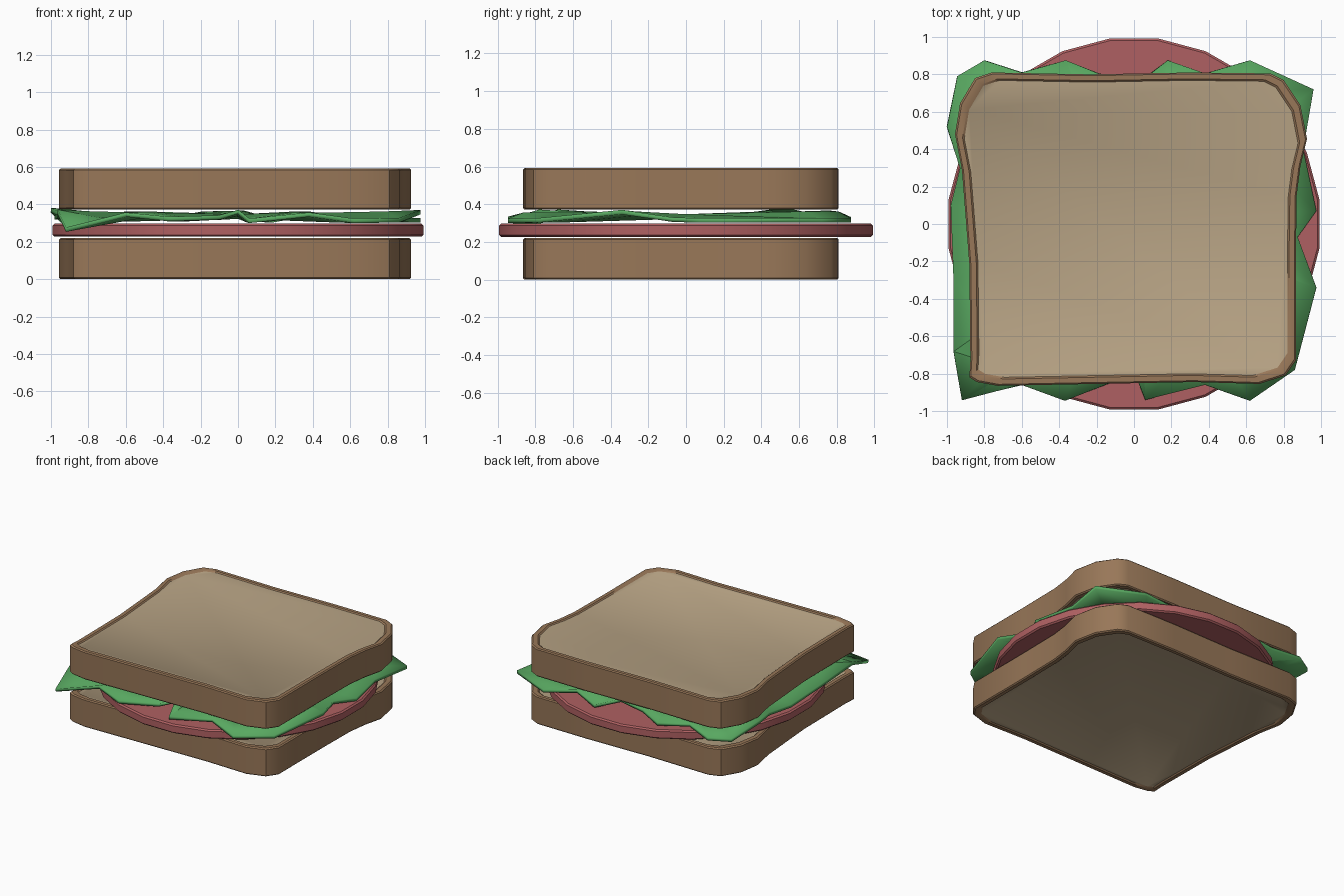
import bpy, bmesh, math

if "Cube" in bpy.data.objects:
    bpy.data.objects.remove(bpy.data.objects["Cube"])


def material(name, rgb):
    m = bpy.data.materials.new(name)
    m.diffuse_color = (*rgb, 1)
    m.use_nodes = True
    m.node_tree.nodes["Principled BSDF"].inputs["Base Color"].default_value = m.diffuse_color
    return m


crust = material("crust brown", (0.315, 0.185, 0.098))
crumb = material("crumb tan", (0.46, 0.355, 0.225))
ham_pink = material("ham pink", (0.43, 0.118, 0.122))
leaf_green = material("lettuce green", (0.098, 0.39, 0.118))


def finish(name, bm, mats, angle=35):
    bmesh.ops.recalc_face_normals(bm, faces=bm.faces)
    me = bpy.data.meshes.new(name)
    bm.to_mesh(me)
    bm.free()
    ob = bpy.data.objects.new(name, me)
    bpy.context.collection.objects.link(ob)
    for m in mats:
        me.materials.append(m)
    bpy.ops.object.select_all(action='DESELECT')
    ob.select_set(True)
    bpy.context.view_layer.objects.active = ob
    bpy.ops.object.shade_smooth_by_angle(angle=math.radians(angle))
    return ob


def loft(outline, rings, cap_material=0):
    """Stack scaled copies of an outline; rings are (inset, z) pairs."""
    bm = bmesh.new()
    loops = []
    for d, z in rings:
        s = 1 - d / 0.88
        loops.append([bm.verts.new((x * s, y * s, z)) for x, y in outline])
    n = len(outline)
    for a, b in zip(loops, loops[1:]):
        for i in range(n):
            j = (i + 1) % n
            bm.faces.new((a[i], a[j], b[j], b[i]))
    for cap in (loops[0][::-1], loops[-1]):
        bm.faces.new(cap).material_index = cap_material
    return bm


# Bread slices: crust with slightly recessed crumb on both faces
slice_outline = [
    (-0.88, -0.82), (-0.84, -0.845), (-0.73, -0.865), (0.32, -0.845),
    (0.67, -0.855), (0.81, -0.81), (0.865, -0.73), (0.865, -0.2),
    (0.87, 0.155), (0.89, 0.31), (0.925, 0.455), (0.89, 0.635),
    (0.80, 0.77), (0.73, 0.805), (0.30, 0.81), (-0.235, 0.80),
    (-0.76, 0.81), (-0.85, 0.78), (-0.93, 0.645), (-0.957, 0.48),
    (-0.92, 0.29), (-0.88, -0.22), (-0.875, -0.73)]
for name, z in (("bottom_bread", 0.0), ("top_bread", 0.372)):
    h = 0.22
    half = [(0.046, 0.008), (0.037, 0.0), (0.008, 0.0), (0.0, 0.008)]
    rings = [(d, z + t) for d, t in half] + [(d, z + h - t) for d, t in half[::-1]]
    finish(name, loft(slice_outline, rings, 1), [crust, crumb])

# Ham: 24-sided disc with chamfered rim
disc = [(math.cos(math.radians(7.5 + 15 * i)), math.sin(math.radians(7.5 + 15 * i)))
        for i in range(24)]
finish("ham", loft(disc, [(0.01, 0.227), (0, 0.237), (0, 0.287), (0.01, 0.297)]),
       [ham_pink])

# Lettuce: wavy leaf with a crinkled rim
rim = [
    (-0.92, -0.94, 0.265), (-0.6, -0.86, 0.345), (-0.37, -0.945, 0.322),
    (-0.1, -0.84, 0.33), (0.0, -0.78, 0.36), (0.06, -0.94, 0.312),
    (0.38, -0.86, 0.345), (0.62, -0.945, 0.312), (0.86, -0.78, 0.315),
    (0.975, -0.34, 0.358), (0.875, -0.07, 0.318), (0.975, 0.07, 0.314),
    (0.905, 0.4, 0.314), (0.96, 0.72, 0.314), (0.62, 0.875, 0.314),
    (0.38, 0.805, 0.35), (0.18, 0.875, 0.314), (0.03, 0.76, 0.355),
    (-0.19, 0.805, 0.35), (-0.365, 0.875, 0.32), (-0.6, 0.81, 0.35),
    (-0.8, 0.875, 0.32), (-0.945, 0.79, 0.314), (-1.0, 0.52, 0.37),
    (-0.93, 0.3, 0.33), (-0.98, 0.1, 0.33), (-0.965, -0.3, 0.335),
    (-0.965, -0.68, 0.36)]
bm = bmesh.new()
outer = [bm.verts.new(p) for p in rim]
inner = [bm.verts.new((x * 0.8, y * 0.8, min(max(z, 0.316), 0.35))) for x, y, z in rim]
hub = bm.verts.new((0, 0, 0.335))
for i in range(len(rim)):
    j = (i + 1) % len(rim)
    bm.faces.new((outer[i], outer[j], inner[j]))
    bm.faces.new((outer[i], inner[j], inner[i]))
    bm.faces.new((inner[i], inner[j], hub))
leaf = finish("lettuce", bm, [leaf_green], 12)
mod = leaf.modifiers.new("thickness", 'SOLIDIFY')
mod.thickness = 0.024
mod.offset = 0
